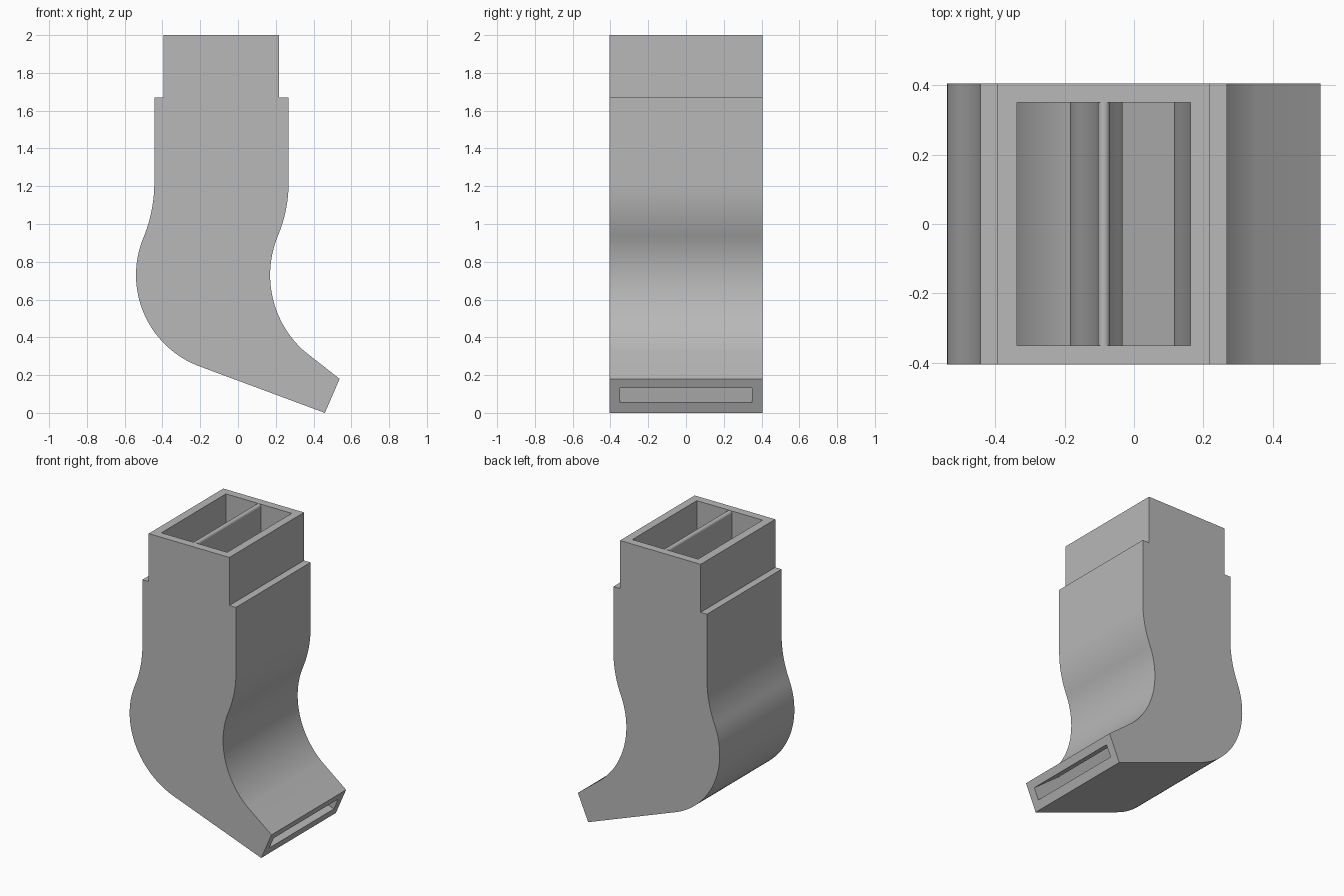
import bpy
import bmesh
from math import sin, cos, atan, radians, degrees

if "Cube" in bpy.data.objects:
    bpy.data.objects.remove(bpy.data.objects["Cube"], do_unlink=True)

grey = bpy.data.materials.new("plain grey")
grey.use_nodes = True
COLOUR = (0.48, 0.48, 0.48, 1)
grey.diffuse_color = COLOUR
grey.node_tree.nodes["Principled BSDF"].inputs["Base Color"].default_value = COLOUR

BEND_TOP, BEND_MID = 1.22, 0.73    # heights where the bend starts and is widest


def arc(cx, cz, r, start, end, n=18):
    angles = [radians(start + (end - start) * i / n) for i in range(n + 1)]
    return [(cx + r * cos(a), cz + r * sin(a)) for a in angles]


def wall(x_top, x_bulge, r, end):
    """S-shaped wall from the straight upper part, round the bend, downwards."""
    dx, dz = x_top - x_bulge, BEND_TOP - BEND_MID
    a = 2 * atan(dx / dz)
    upper_r = dz / sin(a) - r
    upper = arc(x_top - upper_r, BEND_TOP, upper_r, 0, -degrees(a))
    return upper + arc(x_bulge + r, BEND_MID, r, 180 - degrees(a), end, 32)[1:]


def prism(name, profile, half_width):
    """Extrude an x-z profile along y."""
    bm = bmesh.new()
    face = bm.faces.new([bm.verts.new((x, -half_width, z)) for x, z in profile])
    result = bmesh.ops.extrude_face_region(bm, geom=[face])
    verts = [v for v in result["geom"] if isinstance(v, bmesh.types.BMVert)]
    bmesh.ops.translate(bm, verts=verts, vec=(0, 2 * half_width, 0))
    bmesh.ops.recalc_face_normals(bm, faces=bm.faces)
    mesh = bpy.data.meshes.new(name)
    bm.to_mesh(mesh)
    bm.free()
    mesh.materials.append(grey)
    obj = bpy.data.objects.new(name, mesh)
    bpy.context.collection.objects.link(obj)
    return obj


def smooth(obj):
    bpy.ops.object.select_all(action="DESELECT")
    obj.select_set(True)
    bpy.context.view_layer.objects.active = obj
    bpy.ops.object.shade_smooth_by_angle(angle=radians(20))


# Duct body with stepped collar and angled outlet
outer = [(-0.395, 2), (-0.395, 1.67), (-0.443, 1.67)]
outer += wall(-0.443, -0.54, 0.516, 250)
outer += [(0.46, 0), (0.538, 0.18)]
outer += wall(0.268, 0.17, 0.54, 228.2)[::-1]
outer += [(0.268, 1.67), (0.218, 1.67), (0.218, 2)]
duct = prism("duct_body", outer, 0.405)

# Air passage, open at the collar and the outlet slot
inner = [(-0.337, 2.1)] + wall(-0.337, -0.485, 0.461, 250)
inner += [(0.485, 0.055), (0.577, 0.02), (0.609, 0.09), (0.518, 0.13)]
inner += wall(0.163, 0.115, 0.595, 228.2)[::-1] + [(0.163, 2.1)]
passage = prism("passage_cutter", inner, 0.35)
passage.hide_render = True

cut = duct.modifiers.new("hollow", "BOOLEAN")
cut.operation = "DIFFERENCE"
cut.solver = "EXACT"
cut.object = passage
bpy.context.view_layer.objects.active = duct
bpy.ops.object.modifier_apply(modifier=cut.name)
bpy.data.objects.remove(passage, do_unlink=True)
smooth(duct)

# Guide vane with rounded edges down the middle of the passage
T, R, END = 0.0175, 0.5, 220
X_TOP, X_BULGE = -0.087, -0.167
end_x = X_BULGE + R + R * cos(radians(END))
end_z = BEND_MID + R * sin(radians(END))
vane = arc(X_TOP, 2 - T, T, 0, 180, 10)
vane += wall(X_TOP - T, X_BULGE - T, R + T, END)
vane += arc(end_x, end_z, T, END, END + 180, 10)[1:-1]
vane += wall(X_TOP + T, X_BULGE + T, R - T, END)[::-1]
smooth(prism("guide_vane", vane, 0.352))
